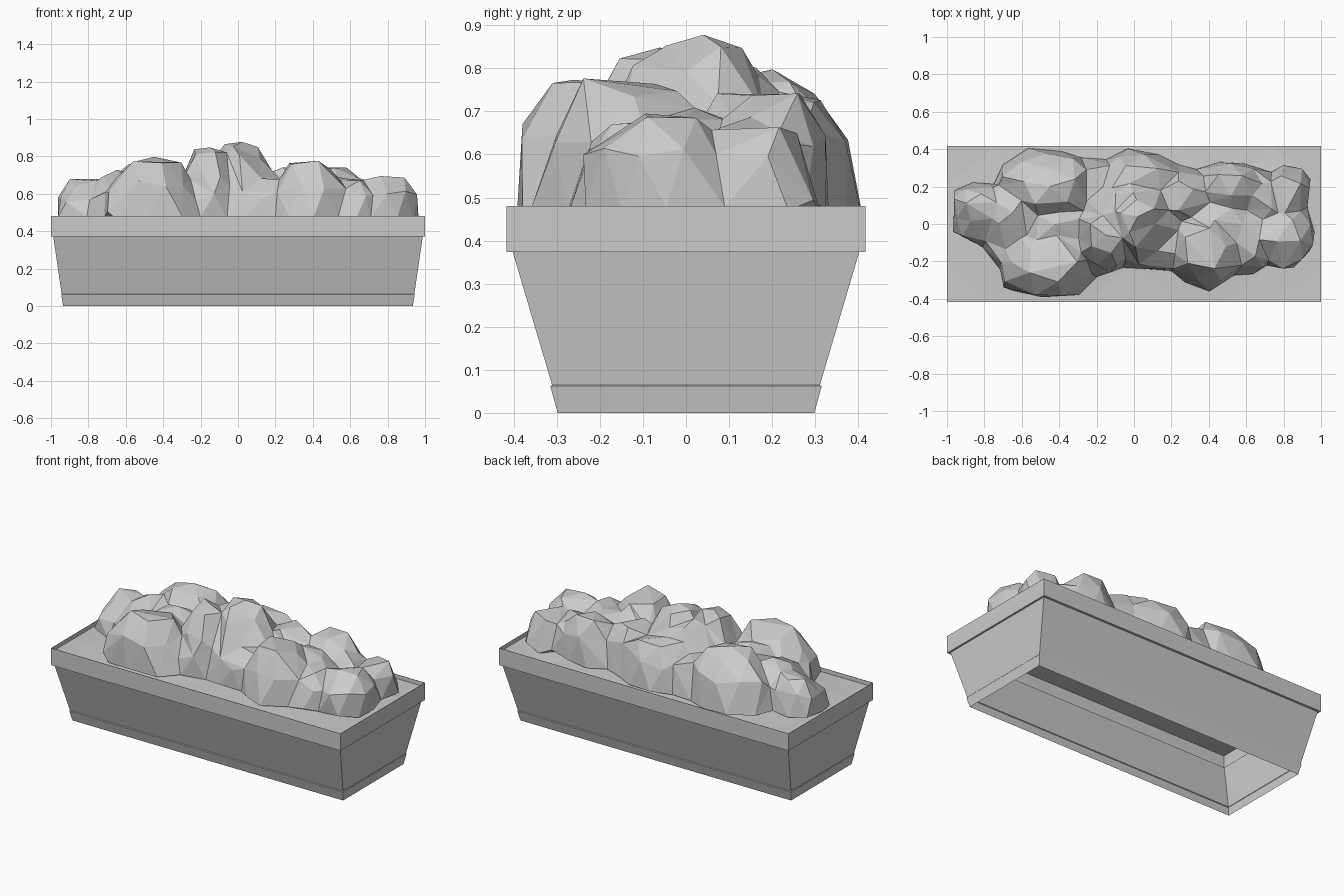
import bpy
import bmesh
import random
from mathutils import Matrix

random.seed(7)

if "Cube" in bpy.data.objects:
    bpy.data.objects.remove(bpy.data.objects["Cube"], do_unlink=True)

# One plain grey for the whole model
GREY = (0.6, 0.6, 0.6, 1.0)
grey = bpy.data.materials.new("plain_grey")
grey.use_nodes = True
grey.diffuse_color = GREY
shader = next(n for n in grey.node_tree.nodes if n.type == "BSDF_PRINCIPLED")
shader.inputs["Base Color"].default_value = GREY


def make_object(name, bm):
    """Turn a bmesh into a flat shaded object with the grey material."""
    mesh = bpy.data.meshes.new(name)
    bm.to_mesh(mesh)
    bm.free()
    mesh.materials.append(grey)
    obj = bpy.data.objects.new(name, mesh)
    bpy.context.collection.objects.link(obj)
    return obj


# Trough: rectangular rings (half width, half depth, height), open underneath
profile = [
    (0.935, 0.298, 0.0),
    (0.945, 0.315, 0.062),
    (0.943, 0.311, 0.065),
    (0.988, 0.402, 0.373),
    (1.0, 0.417, 0.373),
    (1.0, 0.417, 0.48),
    (0.998, 0.415, 0.48),
    (0.997, 0.414, 0.45),
]
corners = [(-1, -1), (1, -1), (1, 1), (-1, 1)]
bm = bmesh.new()
rings = [[bm.verts.new((sx * w, sy * d, z)) for sx, sy in corners]
         for w, d, z in profile]
for low, high in zip(rings, rings[1:]):
    for i in range(4):
        j = (i + 1) % 4
        bm.faces.new((low[i], low[j], high[j], high[i]))
make_object("trough", bm)

# Soil: a slightly uneven sheet just under the rim
bm = bmesh.new()
bmesh.ops.create_grid(bm, x_segments=8, y_segments=4, size=1.0)
for v in bm.verts:
    inside = not v.is_boundary
    v.co.x *= 0.997
    v.co.y *= 0.414
    v.co.z = 0.455 + (random.uniform(0.005, 0.018) if inside else 0)
bmesh.ops.triangulate(bm, faces=bm.faces)
make_object("soil", bm)

# Foliage: overlapping lumps (x, y, x radius, y radius, top height)
lumps = [
    # left end
    (-0.82, 0.09, 0.16, 0.13, 0.69),
    (-0.80, -0.01, 0.18, 0.10, 0.62),
    (-0.65, 0.06, 0.17, 0.18, 0.73),
    (-0.68, -0.12, 0.11, 0.12, 0.63),
    # two large left clumps
    (-0.45, -0.20, 0.25, 0.20, 0.78),
    (-0.58, -0.25, 0.14, 0.13, 0.70),
    (-0.45, 0.20, 0.27, 0.20, 0.80),
    (-0.42, 0.0, 0.25, 0.15, 0.74),
    # tall middle clump, its peak and its skirts
    (0.0, 0.04, 0.28, 0.28, 0.83),
    (0.02, 0.04, 0.17, 0.17, 0.88),
    (-0.15, -0.06, 0.18, 0.18, 0.85),
    (0.03, 0.23, 0.26, 0.16, 0.74),
    (-0.21, 0.23, 0.16, 0.12, 0.68),
    (-0.17, -0.17, 0.15, 0.11, 0.66),
    (0.15, -0.13, 0.15, 0.13, 0.68),
    # right clumps with the saddle between them
    (0.38, -0.13, 0.22, 0.21, 0.78),
    (0.27, 0.15, 0.2, 0.15, 0.75),
    (0.51, 0.19, 0.19, 0.15, 0.75),
    (0.44, 0.03, 0.24, 0.14, 0.71),
    (0.60, -0.08, 0.18, 0.19, 0.69),
    (0.66, 0.13, 0.16, 0.17, 0.67),
    # right end
    (0.79, -0.06, 0.18, 0.18, 0.70),
    (0.82, 0.17, 0.13, 0.14, 0.67),
]
BASE = 0.475
bm = bmesh.new()
for x, y, rx, ry, top in lumps:
    turn = Matrix.Rotation(random.uniform(0, 6), 4, "Z")
    made = bmesh.ops.create_icosphere(bm, subdivisions=2, radius=1.0, matrix=turn)
    for v in made["verts"]:
        swell = random.uniform(0.94, 1.13)
        v.co.x = max(-0.98, min(0.98, x + v.co.x * rx * swell))
        v.co.y = max(-0.41, min(0.41, y + v.co.y * ry * swell))
        # rounded above, nearly flat below
        if v.co.z > 0:
            rise = v.co.z if v.co.z > 0.99 else v.co.z ** 0.87 * swell
            v.co.z = BASE + (top - BASE) * min(rise, 1.0)
        else:
            v.co.z = BASE + v.co.z * 0.02
foliage = make_object("foliage", bm)

# Fuse the lumps, then reduce them to broad facets
fuse = foliage.modifiers.new("fuse", "REMESH")
fuse.mode = "VOXEL"
fuse.voxel_size = 0.02
facet = foliage.modifiers.new("facet", "DECIMATE")
facet.ratio = 0.016
facet.use_collapse_triangulate = True
